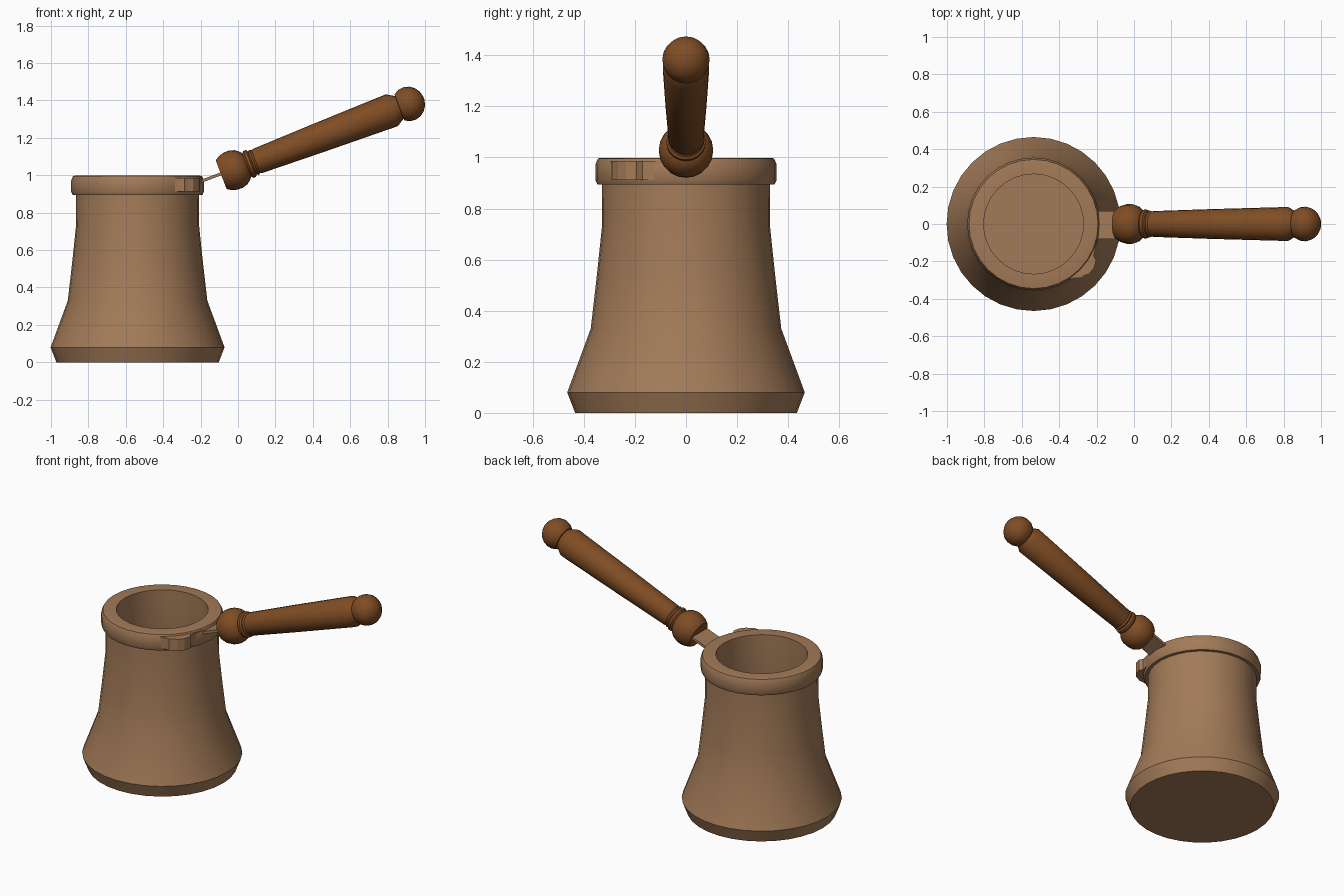
import bpy, bmesh, math
from mathutils import Matrix, Vector

if "Cube" in bpy.data.objects:
    bpy.data.objects.remove(bpy.data.objects["Cube"])

CX = -0.537                      # pot axis
TILT = math.radians(20.7)        # handle rise


def material(name, rgb):
    m = bpy.data.materials.new(name)
    m.diffuse_color = (*rgb, 1)
    m.use_nodes = True
    m.node_tree.nodes["Principled BSDF"].inputs["Base Color"].default_value = m.diffuse_color
    return m


copper = material("brown copper", (0.365, 0.197, 0.098))
wood = material("dark wood", (0.215, 0.074, 0.018))


def finish(name, bm, mat, matrix, angle=32):
    bmesh.ops.recalc_face_normals(bm, faces=bm.faces)
    me = bpy.data.meshes.new(name)
    bm.to_mesh(me)
    bm.free()
    me.materials.append(mat)
    ob = bpy.data.objects.new(name, me)
    bpy.context.collection.objects.link(ob)
    ob.matrix_world = matrix
    bpy.ops.object.select_all(action='DESELECT')
    ob.select_set(True)
    bpy.context.view_layer.objects.active = ob
    bpy.ops.object.shade_smooth_by_angle(angle=math.radians(angle))
    return ob


def lathe(name, profile, sides, mat, matrix, angle=32):
    """Spin (radius, height) points about local z and cap both ends."""
    bm = bmesh.new()
    rings = [[bm.verts.new((r * math.cos(2 * math.pi * i / sides),
                            r * math.sin(2 * math.pi * i / sides), z))
              for i in range(sides)] for r, z in profile]
    for a, b in zip(rings, rings[1:]):
        for i in range(sides):
            j = (i + 1) % sides
            bm.faces.new((a[i], a[j], b[j], b[i]))
    bm.faces.new(rings[0])
    bm.faces.new(rings[-1])
    return finish(name, bm, mat, matrix, angle)


# Pot: outside, rolled rim, then hollow inside down to the floor
lathe("pot", [
    (0.434, 0), (0.465, 0.08), (0.373, 0.33), (0.350, 0.53), (0.329, 0.73), (0.328, 0.895),
    (0.347, 0.895), (0.355, 0.912), (0.355, 0.972), (0.345, 0.996), (0.335, 0.998),
    (0.267, 0.998), (0.267, 0.90), (0.272, 0.73), (0.315, 0.33), (0.40, 0.08), (0.39, 0.04)],
    32, copper, Matrix.Translation((CX, 0, 0)))

# Rim lug: stepped clasp with tapering ends, (angle, radius) outline
outline = [(-60, .345), (-52, .366), (-49, .384), (-45, .388), (-42, .400), (-36, .400),
           (-33, .393), (-30, .386), (-28, .364), (-12, .350)]
outline += [(a, 0.33) for a, r in reversed(outline)]
bm = bmesh.new()
base = bm.faces.new([bm.verts.new((r * math.cos(math.radians(a)),
                                   r * math.sin(math.radians(a)), 0.912))
                     for a, r in outline])
top = bmesh.ops.extrude_face_region(bm, geom=[base], use_keep_orig=True)
bmesh.ops.translate(bm, vec=(0, 0, 0.074),
                    verts=[v for v in top["geom"] if isinstance(v, bmesh.types.BMVert)])
finish("rim_lug", bm, copper, Matrix.Translation((CX, 0, 0)), 20)

# Handle tab: thin plate from rim into the handle, along the handle tilt
bm = bmesh.new()
bmesh.ops.create_cube(bm, size=1)
bmesh.ops.scale(bm, vec=(0.20, 0.15, 0.016), verts=bm.verts)
finish("handle_tab", bm, copper,
       Matrix.Translation((-0.13, -0.005, 0.993)) @ Matrix.Rotation(-TILT, 4, 'Y'))

# Turned handle: ball, grooves, tapered grip, round knob
frame = Matrix.Translation((-0.09, 0, 1.003)) @ Matrix.Rotation(math.pi / 2 - TILT, 4, 'Y')
grip = [(0.082, 0), (0.098, 0.025), (0.106, 0.055), (0.106, 0.085), (0.097, 0.115),
        (0.078, 0.138), (0.066, 0.146), (0.077, 0.156), (0.077, 0.170), (0.066, 0.178),
        (0.072, 0.188), (0.066, 0.198), (0.069, 0.206), (0.080, 0.55), (0.091, 0.975),
        (0.065, 1.018)]
knob = [(0.093 * math.sin(math.radians(t)), 1.071 - 0.088 * math.cos(math.radians(t)))
        for t in range(54, 175, 20)]
lathe("handle", grip + knob, 20, wood, frame, 35)
